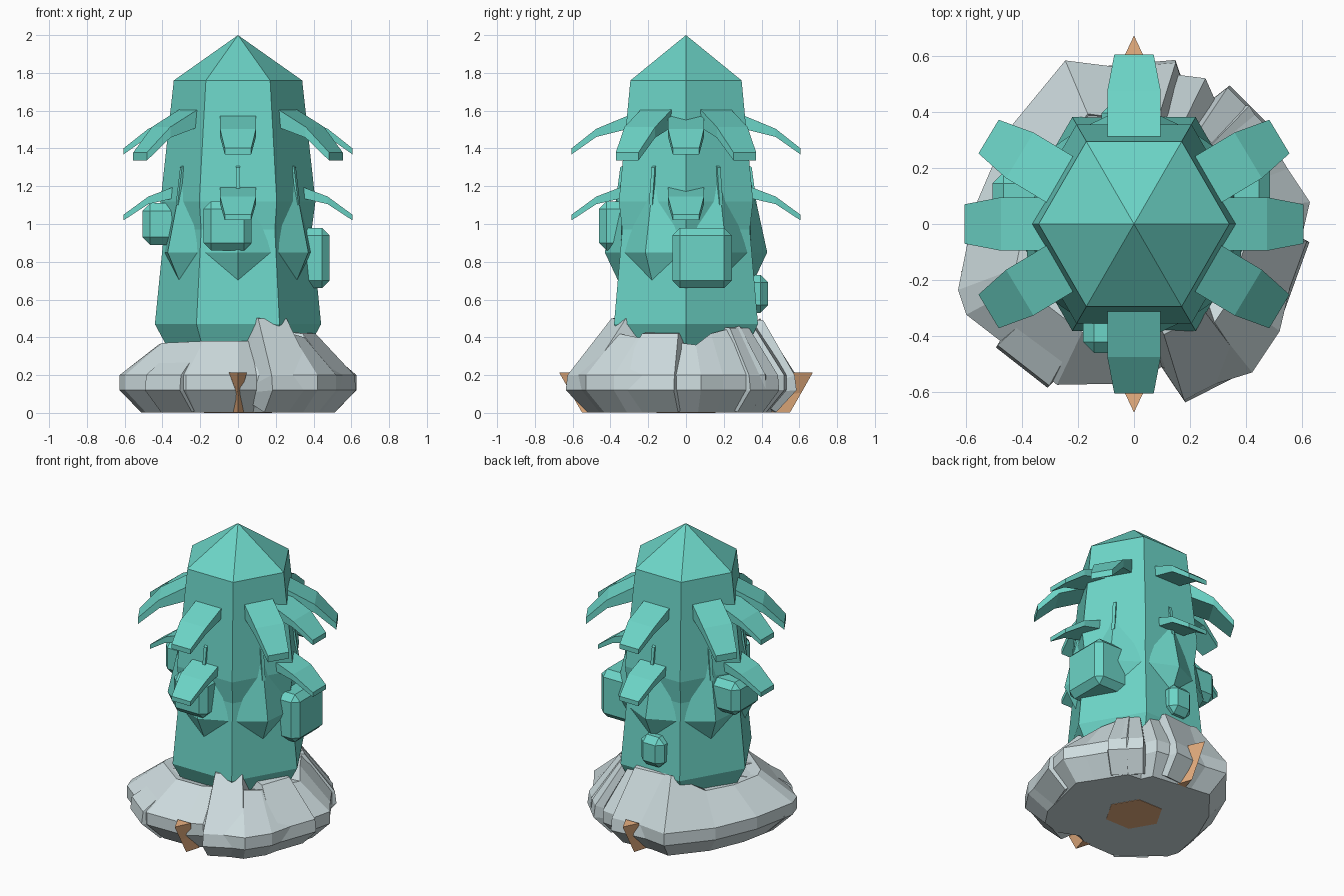
import bpy, bmesh, math
from mathutils import Matrix, Vector

if "Cube" in bpy.data.objects:
    bpy.data.objects.remove(bpy.data.objects["Cube"])


def material(name, rgb):
    m = bpy.data.materials.new(name)
    m.diffuse_color = (*rgb, 1)
    m.use_nodes = True
    m.node_tree.nodes["Principled BSDF"].inputs["Base Color"].default_value = m.diffuse_color
    return m


TEAL = material("teal", (0.15, 0.66, 0.57))
ROCK = material("pale_rock", (0.62, 0.72, 0.74))
TAN = material("tan", (0.82, 0.44, 0.22))


def finish(name, bm, mat, matrix=Matrix()):
    bmesh.ops.recalc_face_normals(bm, faces=bm.faces)
    me = bpy.data.meshes.new(name)
    bm.to_mesh(me)
    bm.free()
    me.materials.append(mat)
    ob = bpy.data.objects.new(name, me)
    ob.matrix_world = matrix
    bpy.context.collection.objects.link(ob)
    return ob


def loft(name, rings, mat, matrix=Matrix(), apex=None):
    """Skin equal-sized rings of points, closing both ends."""
    bm = bmesh.new()
    rows = [[bm.verts.new(p) for p in r] for r in rings]
    n = len(rows[0])
    for a, b in zip(rows, rows[1:]):
        for i in range(n):
            bm.faces.new((a[i], a[(i + 1) % n], b[(i + 1) % n], b[i]))
    bm.faces.new(rows[0][::-1])
    if apex:
        top = bm.verts.new(apex)
        for i in range(n):
            bm.faces.new((rows[-1][i], rows[-1][(i + 1) % n], top))
    else:
        bm.faces.new(rows[-1])
    return finish(name, bm, mat, matrix)


def hull(name, pts, mat, matrix=Matrix()):
    bm = bmesh.new()
    for p in pts:
        bm.verts.new(p)
    bmesh.ops.convex_hull(bm, input=bm.verts)
    return finish(name, bm, mat, matrix)


def turn(deg):
    return Matrix.Rotation(math.radians(deg), 4, 'Z')


def hexagon(r, z):
    return [(r * math.cos(math.radians(a)), r * math.sin(math.radians(a)), z)
            for a in range(0, 360, 60)]


# hexagonal trunk with pointed cap
loft("trunk", [hexagon(r, z) for r, z in
               ((0.37, 0.34), (0.44, 0.47), (0.39, 0.97), (0.41, 1.12), (0.34, 1.76))],
     TEAL, apex=(0, 0, 2))

# hanging bark wedges on each face, smaller ones on each corner
for i in range(6):
    hull(f"bark_wedge_{i}", [(0.33, 0, 1.31), (0.43, 0, 0.85), (0.345, -0.18, 0.85),
                             (0.345, 0.18, 0.85), (0.35, 0, 0.68), (0.33, 0, 0.85)],
         TEAL, turn(30 + 60 * i))
    # thin ridge above each wedge
    hull(f"bark_ridge_{i}", [(r, y, z) for y in (-0.01, 0.01) for r, z in
                             ((0.32, 1.32), (0.348, 1.3), (0.375, 1.1), (0.32, 1.1))],
         TEAL, turn(30 + 60 * i))


# drooping leaves: profile of (radius, half width, top z, bottom z)
def leaf(name, angle, base, drop=1.0):
    rings = []
    for r, w, t, b in ((0.28, 0.095, 0.0, -0.07), (0.475, 0.095, -0.075, -0.115),
                       (0.605, 0.07, -0.17, -0.2)):
        rings.append([(r, -w, base + b * drop), (r, w, base + b * drop),
                      (r, w, base + t * drop), (r, -w, base + t * drop)])
    loft(name, rings, TEAL, turn(angle))


for a in (0, 90, 180, 270):
    leaf(f"upper_leaf_{a}", a, 1.585, 1.08)
    leaf(f"lower_leaf_{a}", a, 1.22)
for a in (31, 149, 211, 329):
    leaf(f"diagonal_leaf_{a}", a, 1.62, 1.42)

# chamfered knobs on the trunk
for name, c, s in (("front_knob", (-0.055, -0.36, 0.99), (0.255, 0.2, 0.26)),
                   ("right_knob", (0.36, 0.085, 0.82), (0.25, 0.315, 0.32)),
                   ("left_knob", (-0.4, 0.05, 1.0), (0.21, 0.27, 0.22)),
                   ("back_knob", (-0.03, 0.36, 0.63), (0.17, 0.15, 0.2))):
    bm = bmesh.new()
    bmesh.ops.create_cube(bm, size=1)
    bmesh.ops.scale(bm, vec=s, verts=bm.verts)
    bmesh.ops.bevel(bm, geom=bm.edges[:], offset=0.04, segments=1, affect='EDGES')
    finish(name, bm, TEAL, Matrix.Translation(c))

# rocky base: outline x, y and the height of its upper rim
outline = [(0.64, 0.08, 0.36), (0.56, 0.2, 0.42), (0.42, 0.43, 0.46), (0.3, 0.44, 0.42),
           (0.26, 0.53, 0.47), (-0.25, 0.595, 0.5), (-0.46, 0.34, 0.37), (-0.58, 0.06, 0.36),
           (-0.64, -0.24, 0.36), (-0.61, -0.33, 0.37), (-0.28, -0.585, 0.38),
           (0.0, -0.58, 0.38), (0.1, -0.52, 0.38), (0.27, -0.59, 0.45), (0.43, -0.54, 0.42),
           (0.53, -0.39, 0.4)]


def rock_ring(k, z=None):
    return [(x * k, y * k, h if z is None else z) for x, y, h in outline]


loft("rock_base", [rock_ring(0.8, 0.002), rock_ring(0.98, 0.12), rock_ring(0.98, 0.2),
                   rock_ring(0.66), rock_ring(0.5, 0.36)], ROCK)

# boulders leaning against the trunk: angle, reach, half width, height
for i, (a, reach, w, h) in enumerate(((-63, 0.66, 0.14, 0.51), (95, 0.58, 0.22, 0.5),
                                      (45, 0.6, 0.12, 0.46), (-20, 0.62, 0.17, 0.43),
                                      (-128, 0.66, 0.13, 0.38), (205, 0.64, 0.12, 0.37))):
    hull(f"boulder_{i}", [(r, s * k * w, z) for s in (-1, 1) for r, k, z in
                          ((0.3, 0.6, h), (0.4, 0.6, h - 0.01), (reach - 0.02, 0.9, 0.2),
                           (reach - 0.01, 0.9, 0.12), (reach * 0.8, 0.8, 0.003), (0.3, 1.2, 0.1))],
         ROCK, turn(a))

# tan spikes front and back
for name, a in (("front_spike", -90), ("back_spike", 90)):
    rings = [[(0.45, -0.03, 0.001), (0.45, 0.03, 0.001), (0.55, 0, 0.001)],
             [(0.52, -0.014, 0.1), (0.52, 0.014, 0.1), (0.61, 0, 0.105)],
             [(0.57, -0.048, 0.215), (0.57, 0.048, 0.215), (0.672, 0, 0.215)]]
    loft(name, rings, TAN, turn(a))

# tan root plate under the base
loft("root_plate", [hexagon(0.18, 0.0), hexagon(0.18, 0.01)], TAN)
